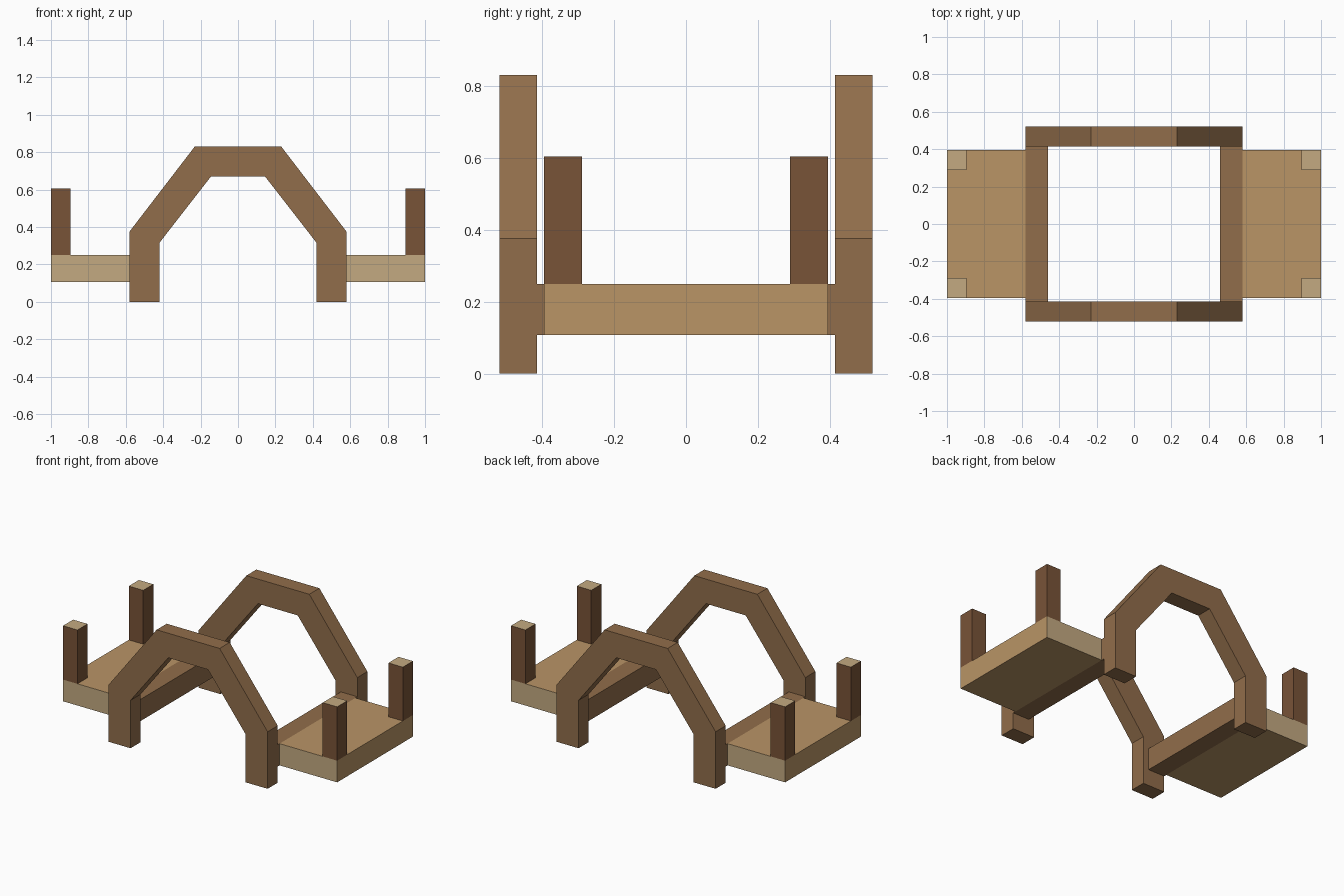
import bpy, bmesh

if "Cube" in bpy.data.objects:
    bpy.data.objects.remove(bpy.data.objects["Cube"])


def material(name, rgb):
    m = bpy.data.materials.new(name)
    m.diffuse_color = (*[(c / 255) ** 2.2 for c in rgb], 1)
    m.use_nodes = True
    m.node_tree.nodes["Principled BSDF"].inputs["Base Color"].default_value = m.diffuse_color
    return m


FRAME = material("frame_wood", (144, 109, 76))
DECK = material("deck_wood", (184, 147, 102))
POST = material("post_wood", (120, 84, 58))
CUT = material("cut_wood", (194, 168, 128))


def finish(bm, name, mats):
    bmesh.ops.recalc_face_normals(bm, faces=bm.faces[:])
    me = bpy.data.meshes.new(name)
    bm.to_mesh(me)
    bm.free()
    for m in mats:
        me.materials.append(m)
    ob = bpy.data.objects.new(name, me)
    bpy.context.collection.objects.link(ob)
    return ob


def box(name, lo, hi, mats, cut_axis=None):
    """Box between two corners; faces across cut_axis get the second material."""
    bm = bmesh.new()
    bmesh.ops.create_cube(bm, size=1)
    for v in bm.verts:
        v.co = [lo[i] if v.co[i] < 0 else hi[i] for i in range(3)]
    bm.normal_update()
    if cut_axis is not None:
        for f in bm.faces:
            f.material_index = int(abs(f.normal[cut_axis]) > 0.9)
    return finish(bm, name, mats)


def arch(name, y0, y1):
    """Five-segment arch extruded along y."""
    half = [(0.23, 0.832), (0.58, 0.376), (0.58, 0),
            (0.42, 0), (0.42, 0.316), (0.145, 0.67)]
    profile = half + [(-x, z) for x, z in reversed(half)]
    bm = bmesh.new()
    face = bm.faces.new([bm.verts.new((x, y0, z)) for x, z in profile])
    ext = bmesh.ops.extrude_face_region(bm, geom=[face], use_keep_orig=True)
    for v in ext["geom"]:
        if isinstance(v, bmesh.types.BMVert):
            v.co.y = y1
    return finish(bm, name, [FRAME])


# Side arches
arch("front_arch", -0.52, -0.415)
arch("back_arch", 0.415, 0.52)

for side, sx in (("left", -1), ("right", 1)):
    def span(a, b):
        return sorted((sx * a, sx * b))

    # Cross beam joining the two arches
    x0, x1 = span(0.46, 0.58)
    box(side + "_cross_beam", (x0, -0.415, 0.107), (x1, 0.415, 0.25), [FRAME])

    # Deck with pale cut ends
    x0, x1 = span(0.58, 1.0)
    box(side + "_deck", (x0, -0.395, 0.107), (x1, 0.395, 0.25), [DECK, CUT], 1)

    # Corner posts with pale cut tops
    x0, x1 = span(0.895, 1.0)
    for end, sy in (("front", -1), ("back", 1)):
        y0, y1 = sorted((sy * 0.29, sy * 0.395))
        box(f"{side}_{end}_post", (x0, y0, 0.25), (x1, y1, 0.605), [POST, CUT], 2)
